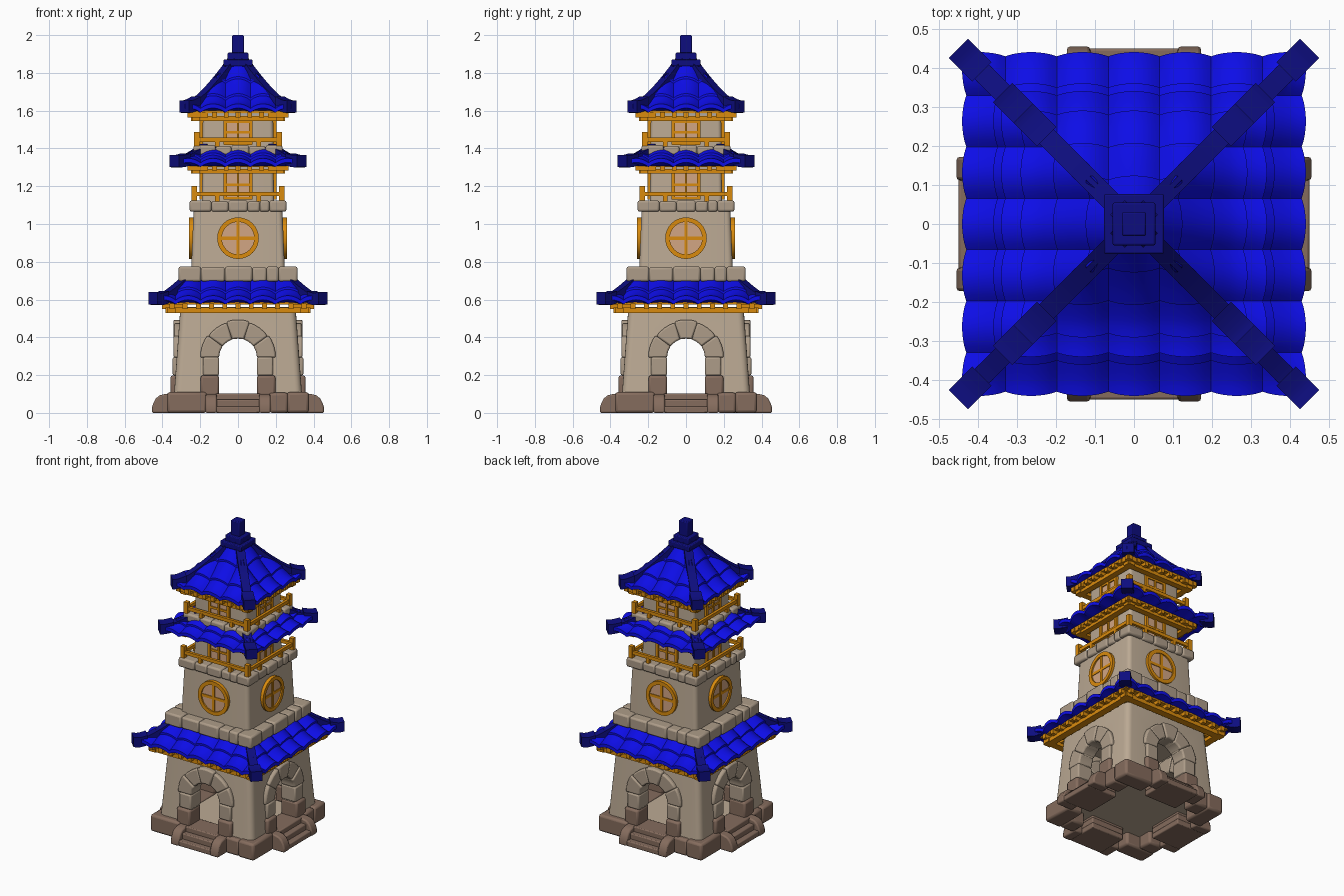
import bpy, bmesh, math
from mathutils import Matrix, Vector

if "Cube" in bpy.data.objects:
    bpy.data.objects.remove(bpy.data.objects["Cube"])


def mat(name, *c):
    m = bpy.data.materials.new(name)
    m.diffuse_color = (*c, 1)
    m.use_nodes = True
    m.node_tree.nodes["Principled BSDF"].inputs["Base Color"].default_value = m.diffuse_color
    return m


WALL = mat("wall_tan", 0.50, 0.40, 0.295)
STONE = mat("trim_stone", 0.42, 0.335, 0.25)
BROWN = mat("base_brown", 0.235, 0.15, 0.11)
WOOD = mat("orange_wood", 0.70, 0.26, 0.004)
TILE = mat("roof_blue", 0.004, 0.004, 0.80)
RIDGE = mat("ridge_navy", 0.004, 0.004, 0.21)
PANE = mat("window_pane", 0.65, 0.38, 0.23)


def box(bm, x0, x1, y0, y1, z0, z1):
    m = Matrix.Translation(((x0 + x1) / 2, (y0 + y1) / 2, (z0 + z1) / 2)) @ Matrix.Diagonal((x1 - x0, y1 - y0, z1 - z0, 1))
    bmesh.ops.create_cube(bm, size=1, matrix=m)


def sector(bm, r0, r1, a0, a1, n, y0, y1, cz):
    """Curved block in the front plane; a full turn gives a closed ring."""
    closed = abs(a1 - a0) > 6.28
    rings = []
    for i in range(n if closed else n + 1):
        a = a0 + (a1 - a0) * i / n
        c, s = math.cos(a), math.sin(a)
        rings.append([bm.verts.new((r * c, y, cz + r * s)) for r, y in ((r0, y0), (r1, y0), (r1, y1), (r0, y1))])
    for i in range(n):
        p, q = rings[i], rings[(i + 1) % len(rings)]
        for k in range(4):
            bm.faces.new((p[k], p[(k + 1) % 4], q[(k + 1) % 4], q[k]))
    if not closed:
        bm.faces.new(rings[0])
        bm.faces.new(rings[-1][::-1])


def prism(bm, pts, vec, place):
    f = bm.faces.new([bm.verts.new(place(*p)) for p in pts])
    g = bmesh.ops.extrude_face_region(bm, geom=[f])["geom"]
    bmesh.ops.translate(bm, verts=[v for v in g if isinstance(v, bmesh.types.BMVert)], vec=vec)


def finish(bm, name, material, four=True, bevel=0, smooth=True):
    """Repeat a front part on all four sides and make it an object."""
    if four:
        src = bm.verts[:] + bm.edges[:] + bm.faces[:]
        for k in (1, 2, 3):
            d = bmesh.ops.duplicate(bm, geom=src)["geom"]
            bmesh.ops.rotate(bm, verts=[v for v in d if isinstance(v, bmesh.types.BMVert)],
                             cent=(0, 0, 0), matrix=Matrix.Rotation(k * math.pi / 2, 3, 'Z'))
    bmesh.ops.recalc_face_normals(bm, faces=bm.faces[:])
    me = bpy.data.meshes.new(name)
    bm.to_mesh(me)
    bm.free()
    me.materials.append(material)
    ob = bpy.data.objects.new(name, me)
    bpy.context.collection.objects.link(ob)
    if smooth:
        bpy.ops.object.select_all(action='DESELECT')
        ob.select_set(True)
        bpy.context.view_layer.objects.active = ob
        bpy.ops.object.shade_smooth_by_angle(angle=math.radians(40))
    if bevel:
        b = ob.modifiers.new("bevel", 'BEVEL')
        b.width, b.segments = bevel, 2
    return ob


def wall(name, h0, h1, z0, z1, rad=0.025):
    bm = bmesh.new()
    box(bm, -h0, h0, -h0, h0, z0, z1)
    for v in bm.verts:
        if v.co.z > (z0 + z1) / 2:
            v.co.x *= h1 / h0
            v.co.y *= h1 / h0
    up = [e for e in bm.edges if abs(e.verts[0].co.z - e.verts[1].co.z) > 0.01]
    bmesh.ops.bevel(bm, geom=up, offset=rad, segments=4, profile=0.5, affect='EDGES')
    return finish(bm, name, WALL, four=False)


def stone_tier(name, h, z0, z1, cuts, depth=0.09):
    bm = bmesh.new()
    xs = [-h] + [c * h for c in cuts] + [h - depth]
    for i in range(len(xs) - 1):
        out = h - 0.005 * (i % 2)
        box(bm, xs[i], xs[i + 1], -out, -h + depth, z0, z1 - 0.004 * (i % 2))
    finish(bm, name, STONE, bevel=0.011)


def eaves(name, h, inner, z0, z1, step):
    bm = bmesh.new()
    zm = (z0 + z1) / 2
    for y in (h - 0.02, (h + inner) / 2):                     # long beams
        box(bm, -h, h, -y - 0.012, -y + 0.012, z0, zm + 0.002)
    n = int(h / step)
    for i in range(-n, n + 1):                                # joists
        box(bm, i * step - 0.013, i * step + 0.013, -h - 0.018, -inner + 0.02, zm - 0.004, z1)
    box(bm, -h - 0.01, h + 0.01, -h - 0.01, 0, z1 - 0.006, z1 + 0.008)
    finish(bm, name, WOOD)


def roof(name, D, dt, z0, z1, cols, rows, tip, p=1.35, w=0.132):
    def height(d):
        return z0 + (z1 - z0) * max(0, (D - d) / (D - dt)) ** p
    bm = bmesh.new()
    K, J, lip = 8, 4, 0.012
    for r in range(rows):
        da, db = (D + (dt - D) * (r + k) / rows for k in (0, 1))
        lines = []
        for j in range(-2 if r == 0 else -1, J + 1):
            t = max(j, 0) / J
            d = da + (db - da) * t
            line = []
            for i in range(cols * K + 1):
                x = (i / K - cols / 2) * w
                bump = 0.024 * math.sin(math.pi * (i % K) / K) ** 0.8
                z = height(d) + bump + lip * (1 - t)
                y = d + 0.45 * bump
                if j == -1:                                   # lip of the course
                    z -= lip + 0.010
                if j == -2:                                   # underside
                    y, z = d - 0.06, z0 - 0.006
                line.append(bm.verts.new((max(-d, min(d, x)), -y, z)))
            lines.append(line)
        for a, b in zip(lines, lines[1:]):
            for i in range(cols * K):
                if abs(a[i].co.x - a[i + 1].co.x) + abs(b[i].co.x - b[i + 1].co.x) > 1e-5:
                    bm.faces.new((a[i], a[i + 1], b[i + 1], b[i]))
    bmesh.ops.dissolve_degenerate(bm, dist=1e-6, edges=bm.edges[:])
    finish(bm, name + "_tiles", TILE)
    # hip ridges with a heavier end block
    bm = bmesh.new()
    side = Vector((1, 1, 0)).normalized()
    for start, end, hw, lo, hi in ((dt - 0.01, tip - 0.05, 0.026, -0.02, 0.032), (tip - 0.06, tip, 0.035, -0.022, 0.042)):
        rings = []
        for i in range(9):
            d = start + (end - start) * i / 8
            lift = 0.5 * max(0, d - tip + 0.07) ** 1.4
            c = Vector((d, -d, height(d) + lift))
            rings.append([bm.verts.new(c + side * s * hw + Vector((0, 0, h))) for s, h in ((-1, lo), (1, lo), (1, hi), (-1, hi))])
        for a, b in zip(rings, rings[1:]):
            for k in range(4):
                bm.faces.new((a[k], a[(k + 1) % 4], b[(k + 1) % 4], b[k]))
        bm.faces.new(rings[0])
        bm.faces.new(rings[-1][::-1])
    finish(bm, name + "_hip_ridges", RIDGE)


def railing(name, h, z, top):
    bm = bmesh.new()
    box(bm, -h - 0.014, -h + 0.014, -h - 0.014, -h + 0.014, z, top)
    box(bm, -h - 0.01, h + 0.01, -h - 0.009, -h + 0.009, top - 0.052, top - 0.03)
    for x in (-0.11, 0.11):
        box(bm, x - 0.011, x + 0.011, -h - 0.011, -h + 0.011, z, top - 0.045)
    finish(bm, name, WOOD)


def square_window(name, y, z0, z1):
    bm = bmesh.new()
    for x in (-0.068, 0, 0.068):
        w = 0.009 if x else 0.006
        box(bm, x - w, x + w, -y - 0.014, -y + 0.02, z0, z1)
    for z in (z0 + 0.006, (z0 + z1) / 2, z1 - 0.008):
        box(bm, -0.075, 0.075, -y - 0.011, -y + 0.02, z - 0.007, z + 0.007)
    finish(bm, name + "_frame", WOOD)
    bm = bmesh.new()
    box(bm, -0.068, 0.068, -y - 0.004, -y + 0.003, z0, z1)
    finish(bm, name + "_pane", PANE)


# plinth: corner stones, steps and rounded step cheeks
bm = bmesh.new()
box(bm, -0.375, -0.165, -0.375, -0.26, 0, 0.11)
box(bm, 0.165, 0.265, -0.37, -0.26, 0, 0.107)
finish(bm, "plinth_stones", BROWN, bevel=0.014)
bm = bmesh.new()
for y, z0, z1 in ((0.45, 0, 0.035), (0.415, 0.03, 0.07), (0.38, 0.065, 0.102)):
    box(bm, -0.118, 0.118, -y, -0.24, z0, z1)
finish(bm, "steps", BROWN, bevel=0.006)
bm = bmesh.new()
prof = [(-0.34, 0), (-0.455, 0), (-0.455, 0.03)] + [
    (-0.385 - 0.065 * math.cos(a), 0.035 + 0.065 * math.sin(a)) for a in (0.3, 0.7, 1.1, 1.57)] + [(-0.34, 0.1)]
for x in (-0.172, 0.112):
    prism(bm, prof, (0.06, 0, 0), lambda y, z: (x, y, z))
finish(bm, "step_cheeks", BROWN, bevel=0.008)

# ground storey, hollow with four arched doorways
ground = wall("ground_wall", 0.34, 0.305, 0.08, 0.56, 0.035)
arch = [(-0.104, 0.1), (0.104, 0.1)] + [(0.104 * math.cos(i * math.pi / 12), 0.29 + 0.104 * math.sin(i * math.pi / 12)) for i in range(13)]
cutters = []
for k in range(2):
    bm = bmesh.new()
    prism(bm, arch, (0, 1.2, 0) if k == 0 else (1.2, 0, 0), (lambda a, z: (a, -0.6, z)) if k == 0 else (lambda a, z: (-0.6, a, z)))
    cutters.append(finish(bm, "arch_cutter", WALL, four=False, smooth=False))
bm = bmesh.new()
box(bm, -0.25, 0.25, -0.25, 0.25, 0.095, 0.5)
cutters.append(finish(bm, "room_cutter", WALL, four=False, smooth=False))
for c in cutters:
    b = ground.modifiers.new("cut", 'BOOLEAN')
    b.operation, b.solver, b.object = 'DIFFERENCE', 'EXACT', c
    c.hide_render = True
    c.hide_viewport = True

# doorway stones
bm = bmesh.new()
for s in (-1, 1):
    a, b = sorted((s * 0.1, s * 0.198))
    box(bm, a, b, -0.358, -0.24, 0.09, 0.198)
finish(bm, "door_foot_stones", BROWN, bevel=0.012)
bm = bmesh.new()
for s in (-1, 1):
    a, b = sorted((s * 0.1, s * 0.186))
    box(bm, a, b, -0.346, -0.24, 0.198, 0.295)
for i in range(5):
    out = 0.342 if i % 2 == 0 else 0.337
    sector(bm, 0.1, 0.2 if i % 2 == 0 else 0.194, i * math.pi / 5, (i + 1) * math.pi / 5, 4, -out, -0.24, 0.293)
finish(bm, "door_arch_stones", STONE, bevel=0.009)

# lower roof
eaves("lower_eaves", 0.385, 0.30, 0.53, 0.58, 0.07)
roof("lower_roof", 0.43, 0.27, 0.585, 0.70, 7, 2, 0.45)
stone_tier("lower_stone_tier", 0.315, 0.695, 0.775, (-0.62, -0.22, 0.24, 0.48), 0.1)

# second storey with round windows
wall("second_wall", 0.25, 0.235, 0.70, 1.08)
bm = bmesh.new()
sector(bm, 0.086, 0.11, 0, 2 * math.pi, 32, -0.259, -0.23, 0.925)
box(bm, -0.009, 0.009, -0.255, -0.235, 0.835, 1.015)
box(bm, -0.09, 0.09, -0.254, -0.235, 0.916, 0.934)
finish(bm, "round_window_frames", WOOD)
bm = bmesh.new()
bmesh.ops.create_cone(bm, cap_ends=True, segments=32, radius1=0.09, radius2=0.09, depth=0.009,
                      matrix=Matrix.Translation((0, -0.2455, 0.925)) @ Matrix.Rotation(math.pi / 2, 4, 'X'))
finish(bm, "round_window_panes", PANE)
stone_tier("second_stone_tier", 0.256, 1.065, 1.125, (-0.55, -0.2, 0.2, 0.45))

# third storey and middle roof
railing("third_railing", 0.232, 1.12, 1.2)
wall("third_wall", 0.192, 0.188, 1.07, 1.31, 0.02)
square_window("third_window", 0.191, 1.13, 1.285)
eaves("middle_eaves", 0.25, 0.18, 1.268, 1.308, 0.062)
roof("middle_roof", 0.33, 0.19, 1.312, 1.385, 5, 2, 0.337)
stone_tier("third_stone_tier", 0.236, 1.365, 1.417, (-0.5, -0.15, 0.25))

# top storey and top roof
railing("top_railing", 0.218, 1.41, 1.487)
wall("top_wall", 0.19, 0.186, 1.31, 1.58, 0.02)
square_window("top_window", 0.189, 1.42, 1.55)
eaves("top_eaves", 0.25, 0.18, 1.545, 1.592, 0.062)
roof("top_roof", 0.28, 0.03, 1.6, 1.855, 5, 3, 0.284, 1.4)

# finial
bm = bmesh.new()
for h, z0, z1 in ((0.077, 1.835, 1.87), (0.055, 1.865, 1.907), (0.031, 1.9, 2.0)):
    box(bm, -h, h, -h, h, z0, z1)
finish(bm, "finial", RIDGE, four=False, bevel=0.005)
